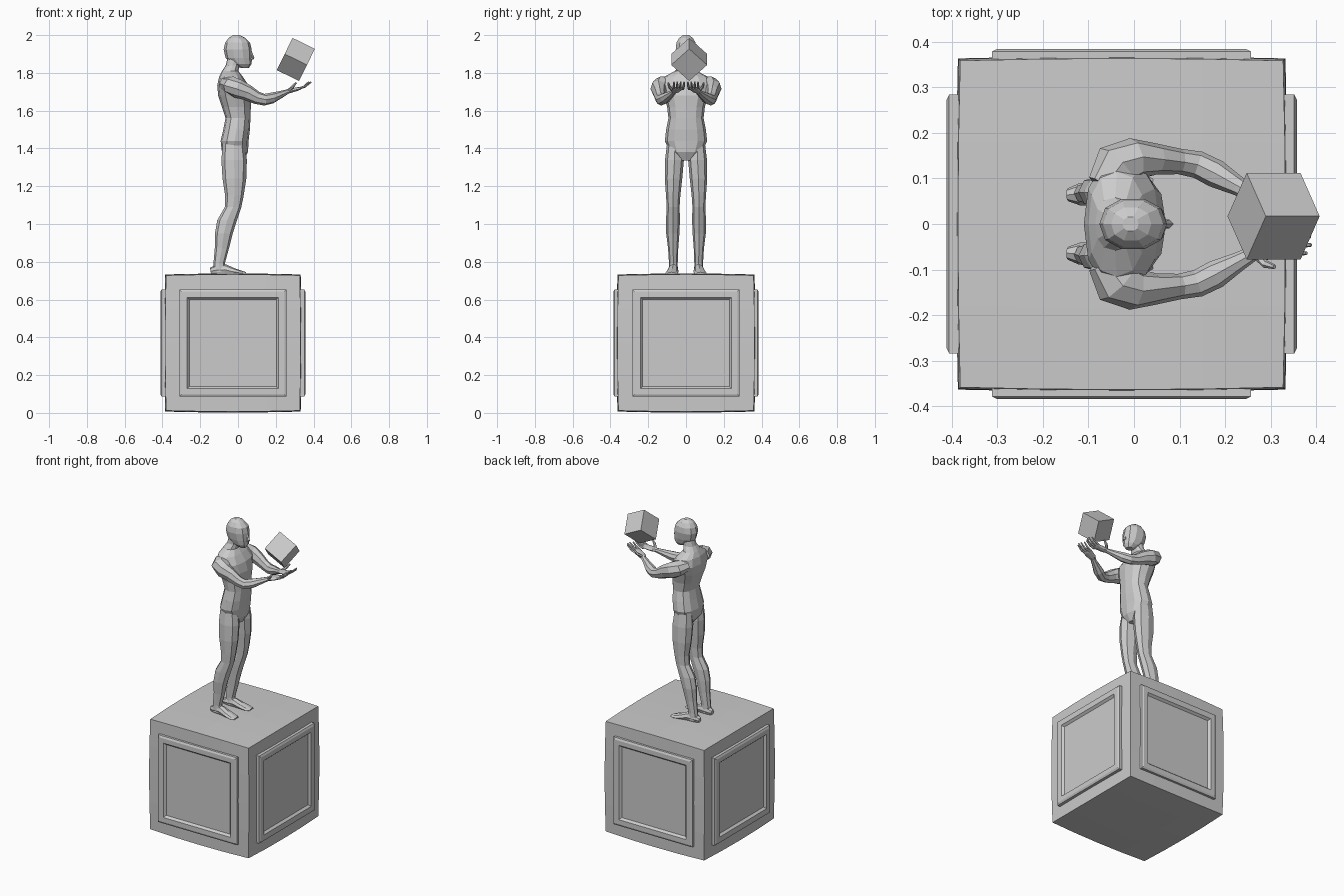
import bpy, bmesh, math
from mathutils import Vector, Matrix

parts = []          # figure pieces, fused at the end


def new_object(name, bm):
    bmesh.ops.recalc_face_normals(bm, faces=bm.faces)
    mesh = bpy.data.meshes.new(name)
    bm.to_mesh(mesh)
    bm.free()
    ob = bpy.data.objects.new(name, mesh)
    bpy.context.collection.objects.link(ob)
    return ob


def bridge(bm, rings):
    for a, b in zip(rings, rings[1:]):
        n = len(a)
        for i in range(n):
            bm.faces.new((a[i], a[(i + 1) % n], b[(i + 1) % n], b[i]))


def loft(name, sections, n=8, power=1.0, side=1):
    """Skin closed cross-sections given as (centre, u axis, v axis)."""
    bm = bmesh.new()
    rings = []
    for c, u, v in sections:
        ring = []
        for i in range(n):
            ca, sa = math.cos(2 * math.pi * i / n), math.sin(2 * math.pi * i / n)
            p = c + u * math.copysign(abs(ca) ** power, ca) + v * math.copysign(abs(sa) ** power, sa)
            ring.append(bm.verts.new((p.x, p.y * side, p.z)))
        rings.append(ring)
    bridge(bm, rings)
    bm.faces.new(rings[0])
    bm.faces.new(rings[-1])
    ob = new_object(name, bm)
    parts.append(ob)
    return ob


def upright(name, rows, n=8, power=1.0, side=1):
    """Rows: height, back x, front x, centre y, half width."""
    loft(name, [(Vector(((b + f) / 2, y, z)), Vector(((f - b) / 2, 0, 0)), Vector((0, w, 0)))
                for z, b, f, y, w in rows], n, power, side)


def limb(name, rows, n=8, side=1):
    """Rows: x, y, z, half width, half thickness along a path."""
    pts = [Vector(r[:3]) for r in rows]
    secs = []
    for i, r in enumerate(rows):
        d = (pts[min(i + 1, len(pts) - 1)] - pts[max(i - 1, 0)]).normalized()
        across = d.cross(Vector((0, 0, 1))).normalized()
        secs.append((pts[i], across * r[3], across.cross(d) * r[4]))
    loft(name, secs, n, 1.0, side)


# Pedestal block with faintly bulging faces
centre = Vector((-0.027, 0, 0.37))
bm = bmesh.new()
bmesh.ops.create_cube(bm, size=2)
bmesh.ops.subdivide_edges(bm, edges=bm.edges[:], cuts=3, use_grid_fill=True)
half = Vector((0.354, 0.358, 0.358))
for v in bm.verts:
    c = v.co.copy()
    for k in range(3):
        a, b = c[(k + 1) % 3], c[(k + 2) % 3]
        v.co[k] = c[k] * (half[k] + 0.010 * (1 - (a * a + b * b) / 2))
    v.co += centre
new_object("pedestal_block", bm)

# Raised panel frame on each of the four sides
for k, name in enumerate(("right", "back", "left", "front")):
    bm = bmesh.new()
    rings = []
    for h, depth in ((0.284, -0.01), (0.284, 0.022), (0.272, 0.028), (0.242, 0.028), (0.230, 0.014)):
        rings.append([bm.verts.new((0.356 + depth, h * sy, h * sz))
                      for sy, sz in ((-1, -1), (1, -1), (1, 1), (-1, 1))])
    bridge(bm, rings)
    bm.faces.new(rings[0])
    bm.faces.new(rings[-1])
    bm.transform(Matrix.Translation(centre) @ Matrix.Rotation(k * math.pi / 2, 4, 'Z'))
    new_object(name + "_panel", bm)

# Floating cube balanced on one corner
bm = bmesh.new()
bmesh.ops.create_cube(bm, size=1)
edges = [Vector(e) for e in ((0.118, 0, -0.058), (-0.042, 0.095, -0.085), (-0.042, -0.095, -0.085))]
top = Vector((0.289, 0.017, 1.985))
for v in bm.verts:
    v.co = top + sum((e * (v.co[i] + 0.5) for i, e in enumerate(edges)), Vector())
new_object("floating_cube", bm)

# Torso and neck
upright("figure", [
    (1.335, -0.05, 0.03, 0, 0.03), (1.38, -0.085, 0.053, 0, 0.085),
    (1.44, -0.092, 0.056, 0, 0.112), (1.50, -0.078, 0.063, 0, 0.105),
    (1.56, -0.066, 0.066, 0, 0.093), (1.62, -0.085, 0.068, 0, 0.100),
    (1.68, -0.105, 0.070, 0, 0.118), (1.735, -0.11, 0.055, 0, 0.140),
    (1.78, -0.10, 0.025, 0, 0.115), (1.81, -0.085, 0.002, 0, 0.058),
    (1.84, -0.065, 0.008, 0, 0.040), (1.90, -0.05, 0.025, 0, 0.036)], 12, 0.85)

# Head and nose
upright("head", [
    (1.826, 0.015, 0.058, 0, 0.020), (1.848, -0.035, 0.072, 0, 0.040),
    (1.88, -0.066, 0.074, 0, 0.050), (1.925, -0.076, 0.072, 0, 0.057),
    (1.96, -0.068, 0.064, 0, 0.053), (1.985, -0.05, 0.038, 0, 0.038),
    (2.0, -0.025, 0.010, 0, 0.016)], 10, 0.9)
upright("nose", [(1.872, 0.05, 0.082, 0, 0.012), (1.879, 0.05, 0.087, 0, 0.011),
                 (1.915, 0.05, 0.073, 0, 0.006)], 6)

for side, label in ((1, "left"), (-1, "right")):
    # Leg
    upright(label + "_leg", [
        (1.43, -0.080, 0.035, 0.058, 0.042), (1.34, -0.088, 0.047, 0.061, 0.050),
        (1.24, -0.082, 0.044, 0.066, 0.046), (1.15, -0.068, 0.030, 0.068, 0.038),
        (1.09, -0.070, 0.018, 0.068, 0.034), (1.02, -0.110, -0.005, 0.069, 0.037),
        (0.95, -0.122, -0.028, 0.070, 0.035), (0.87, -0.123, -0.048, 0.068, 0.027),
        (0.79, -0.130, -0.070, 0.067, 0.023), (0.745, -0.135, -0.060, 0.067, 0.024)], 8, 0.9, side)
    # Foot
    limb(label + "_foot", [
        (-0.145, 0.064, 0.750, 0.014, 0.018), (-0.12, 0.065, 0.755, 0.024, 0.026),
        (-0.07, 0.067, 0.758, 0.026, 0.030), (-0.02, 0.072, 0.747, 0.032, 0.019),
        (0.02, 0.076, 0.740, 0.034, 0.012), (0.042, 0.077, 0.738, 0.022, 0.007)], 8, side)
    # Arm reaching forward
    limb(label + "_arm", [
        (-0.065, 0.080, 1.745, 0.040, 0.035), (-0.035, 0.125, 1.735, 0.057, 0.048),
        (0.000, 0.143, 1.716, 0.046, 0.050), (0.05, 0.142, 1.695, 0.034, 0.042),
        (0.10, 0.137, 1.668, 0.028, 0.034), (0.14, 0.130, 1.658, 0.030, 0.031),
        (0.18, 0.110, 1.667, 0.031, 0.029), (0.23, 0.082, 1.687, 0.021, 0.019),
        (0.265, 0.062, 1.702, 0.016, 0.012)], 8, side)
    # Open palm, thumb and fingers
    limb(label + "_palm", [
        (0.255, 0.066, 1.700, 0.015, 0.012), (0.28, 0.055, 1.706, 0.026, 0.012),
        (0.32, 0.042, 1.716, 0.030, 0.009), (0.332, 0.038, 1.720, 0.026, 0.006)], 8, side)
    limb(label + "_thumb", [
        (0.27, 0.070, 1.708, 0.009, 0.009), (0.288, 0.088, 1.725, 0.009, 0.008),
        (0.308, 0.094, 1.748, 0.005, 0.005)], 6, side)
    for i in range(4):
        y = 0.016 + 0.015 * i
        reach = (0.052, 0.064, 0.066, 0.056)[i]
        limb(f"{label}_finger_{i}", [
            (0.318, y, 1.715, 0.007, 0.007),
            (0.322 + reach * 0.5, y - 0.003 + 0.002 * i, 1.727, 0.007, 0.006),
            (0.322 + reach, y - 0.006 + 0.003 * i, 1.752, 0.004, 0.004)], 6, side)

# Fuse the figure into one surface
figure, others = parts[0], parts[1:]
pieces = bpy.data.collections.new("pieces")
for ob in others:
    pieces.objects.link(ob)
mod = figure.modifiers.new("fuse", 'BOOLEAN')
mod.operation, mod.solver = 'UNION', 'EXACT'
mod.operand_type, mod.collection = 'COLLECTION', pieces
bpy.context.view_layer.objects.active = figure
bpy.ops.object.modifier_apply(modifier="fuse")
for ob in others:
    bpy.data.objects.remove(ob)
bpy.data.collections.remove(pieces)
